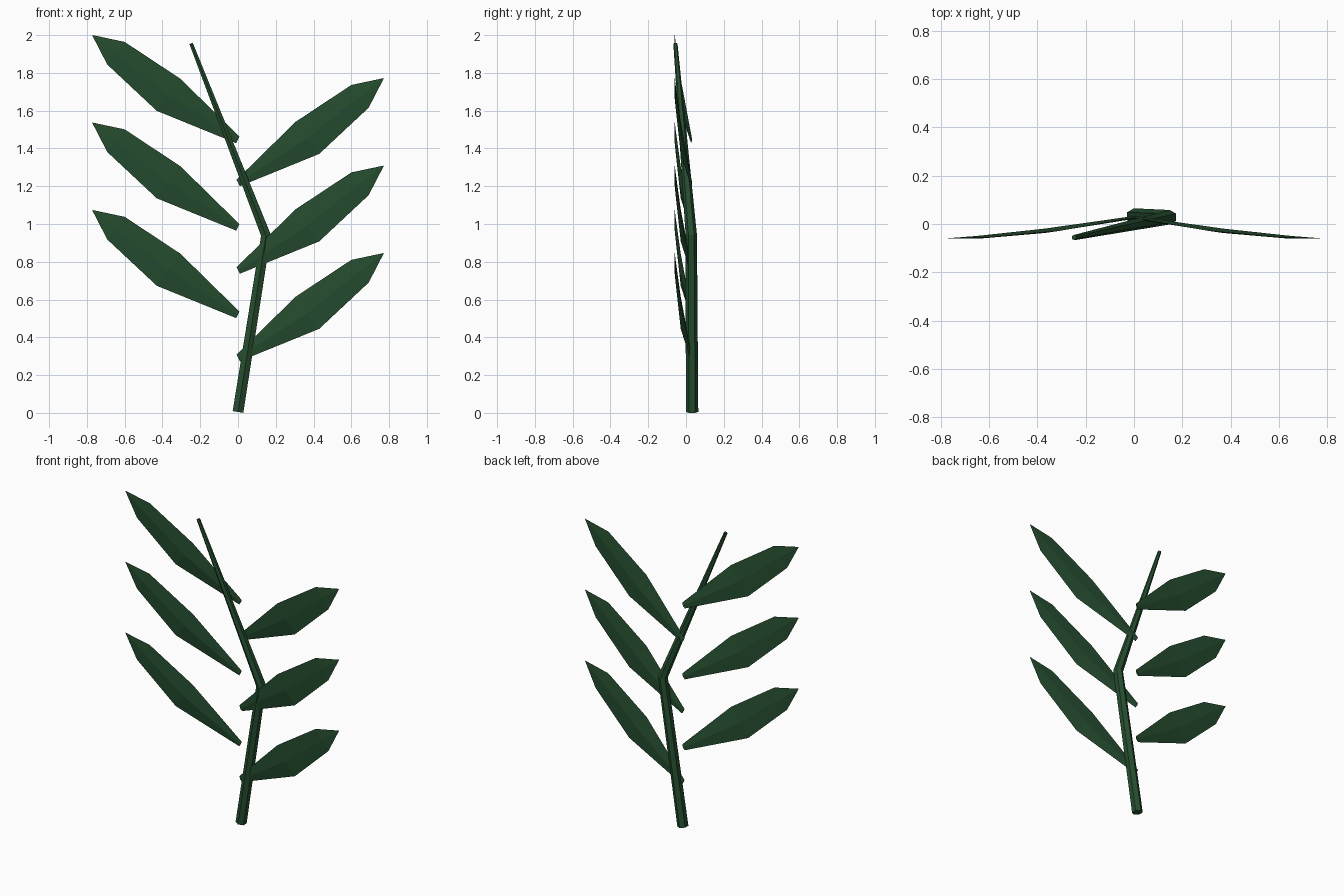
import bpy, bmesh
from math import sin, cos, pi
from mathutils import Vector as V

if "Cube" in bpy.data.objects:
    bpy.data.objects.remove(bpy.data.objects["Cube"])

green = bpy.data.materials.new("dark leaf green")
green.diffuse_color = (0.019, 0.076, 0.029, 1)
green.use_nodes = True
green.node_tree.nodes["Principled BSDF"].inputs["Base Color"].default_value = green.diffuse_color


def loft(name, rings):
    """Skin equal-sized rings of points and cap both ends."""
    bm = bmesh.new()
    loops = [[bm.verts.new(p) for p in r] for r in rings]
    n = len(loops[0])
    for a, b in zip(loops, loops[1:]):
        for i in range(n):
            j = (i + 1) % n
            bm.faces.new((a[i], a[j], b[j], b[i]))
    bm.faces.new(loops[0])
    bm.faces.new(loops[-1])
    bmesh.ops.recalc_face_normals(bm, faces=bm.faces)
    me = bpy.data.meshes.new(name)
    bm.to_mesh(me)
    bm.free()
    me.materials.append(green)
    ob = bpy.data.objects.new(name, me)
    bpy.context.collection.objects.link(ob)


# Stem: tapered six-sided tube with one bend
path = [V((0, .032, .005)), V((.148, .028, .94)), V((-.248, -.056, 1.955))]
radii = [.033, .03, .011]
d0, d1 = (path[1] - path[0]).normalized(), (path[2] - path[1]).normalized()
rings = []
for p, r, t in zip(path, radii, [d0, (d0 + d1).normalized(), d1]):
    side = V((0, 1, 0)).cross(t).normalized()
    depth = t.cross(side)
    rings.append([p + r * (depth * cos(k * pi / 3) + side * sin(k * pi / 3))
                  for k in range(6)])
loft("stem", rings)

# Leaf stations: upper edge (x, z), lower edge (x, z), y, half thickness
stations = [(-.008, .018, .010, -.016, .027, .006),
            (.305, .325, .430, .155, -.028, .009),
            (.600, .520, .692, .400, -.055, .006),
            (.770, .556, .771, .553, -.060, .001)]


def leaf(name, z, side):
    rings = []
    for ux, uz, lx, lz, y, h in stations:
        mx, mz = (ux + lx) / 2, (uz + lz) / 2
        rings.append([V((side * ux, y, z + uz)), V((side * mx, y - h, z + mz)),
                      V((side * lx, y, z + lz)), V((side * mx, y + h, z + mz))])
    loft(name, rings)


# Leaves alternate right and left up the stem
for i in range(3):
    leaf(f"right_leaf_{i + 1}", .29 + .463 * i, 1)
    leaf(f"left_leaf_{i + 1}", .518 + .463 * i, -1)
